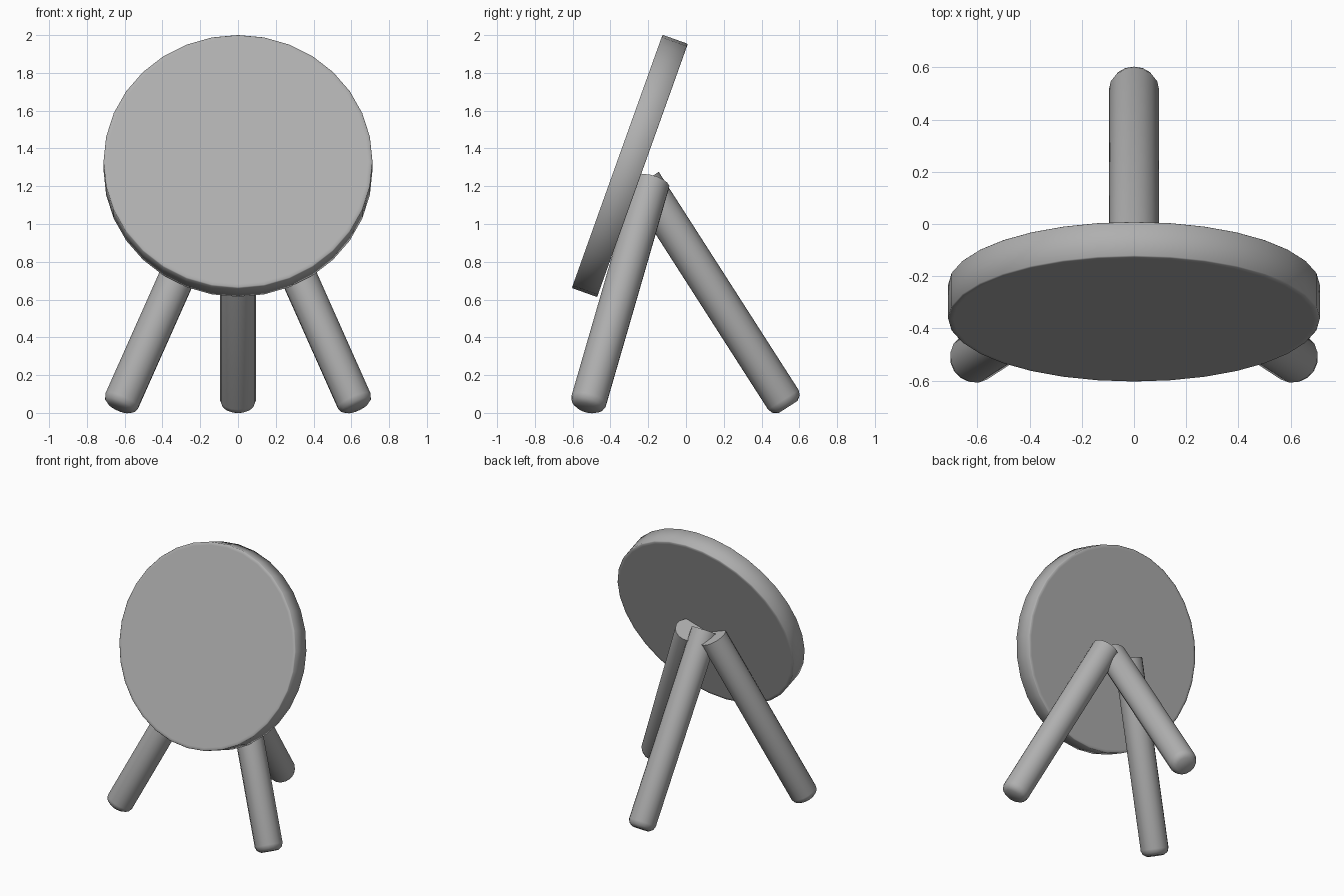
import bpy, bmesh, math
from mathutils import Vector

if "Cube" in bpy.data.objects:
    bpy.data.objects.remove(bpy.data.objects["Cube"])

grey = bpy.data.materials.new("grey")
grey.diffuse_color = (0.43, 0.43, 0.43, 1)
grey.use_nodes = True
grey.node_tree.nodes["Principled BSDF"].inputs["Base Color"].default_value = grey.diffuse_color


def round_part(name, start, end, rings, sides):
    """Lofted round solid; rings are (distance along axis from start, radius)."""
    start, end = Vector(start), Vector(end)
    turn = (end - start).to_track_quat('Z', 'Y')
    length = (end - start).length
    bm = bmesh.new()
    loops = []
    for dist, radius in rings:
        loops.append([bm.verts.new((radius * math.cos(math.tau * i / sides),
                                    radius * math.sin(math.tau * i / sides),
                                    dist * length)) for i in range(sides)])
    for low, high in zip(loops, loops[1:]):
        for i in range(sides):
            j = (i + 1) % sides
            bm.faces.new((low[i], low[j], high[j], high[i]))
    bm.faces.new(loops[0][::-1])
    bm.faces.new(loops[-1])
    mesh = bpy.data.meshes.new(name)
    bm.to_mesh(mesh)
    bm.free()
    mesh.materials.append(grey)
    obj = bpy.data.objects.new(name, mesh)
    bpy.context.collection.objects.link(obj)
    obj.location = start
    obj.rotation_mode = 'QUATERNION'
    obj.rotation_quaternion = turn
    bpy.ops.object.select_all(action='DESELECT')
    obj.select_set(True)
    bpy.context.view_layer.objects.active = obj
    bpy.ops.object.shade_smooth_by_angle(angle=math.radians(60))
    return obj


# Tilted round board with a fine edge bevel, front face to back face
round_part("round_board", (0, -0.3645, 1.3315), (0, -0.2305, 1.2835),
           [(0, 0.69), (0, 0.707), (0.03, 0.712),
            (0.97, 0.712), (1, 0.707), (1, 0.69)], 32)

# Legs with flat tops and softly rounded feet
leg = [(0, 0.096), (0.968, 0.096), (0.987, 0.086), (1, 0.06)]
round_part("back_leg", (0, -0.225, 1.224), (0, 0.54, 0.031), leg, 16)
for side, label in ((-1, "left"), (1, "right")):
    round_part(label + "_front_leg", (side * 0.10, -0.18, 1.22),
               (side * 0.632, -0.526, 0.026), leg, 16)
